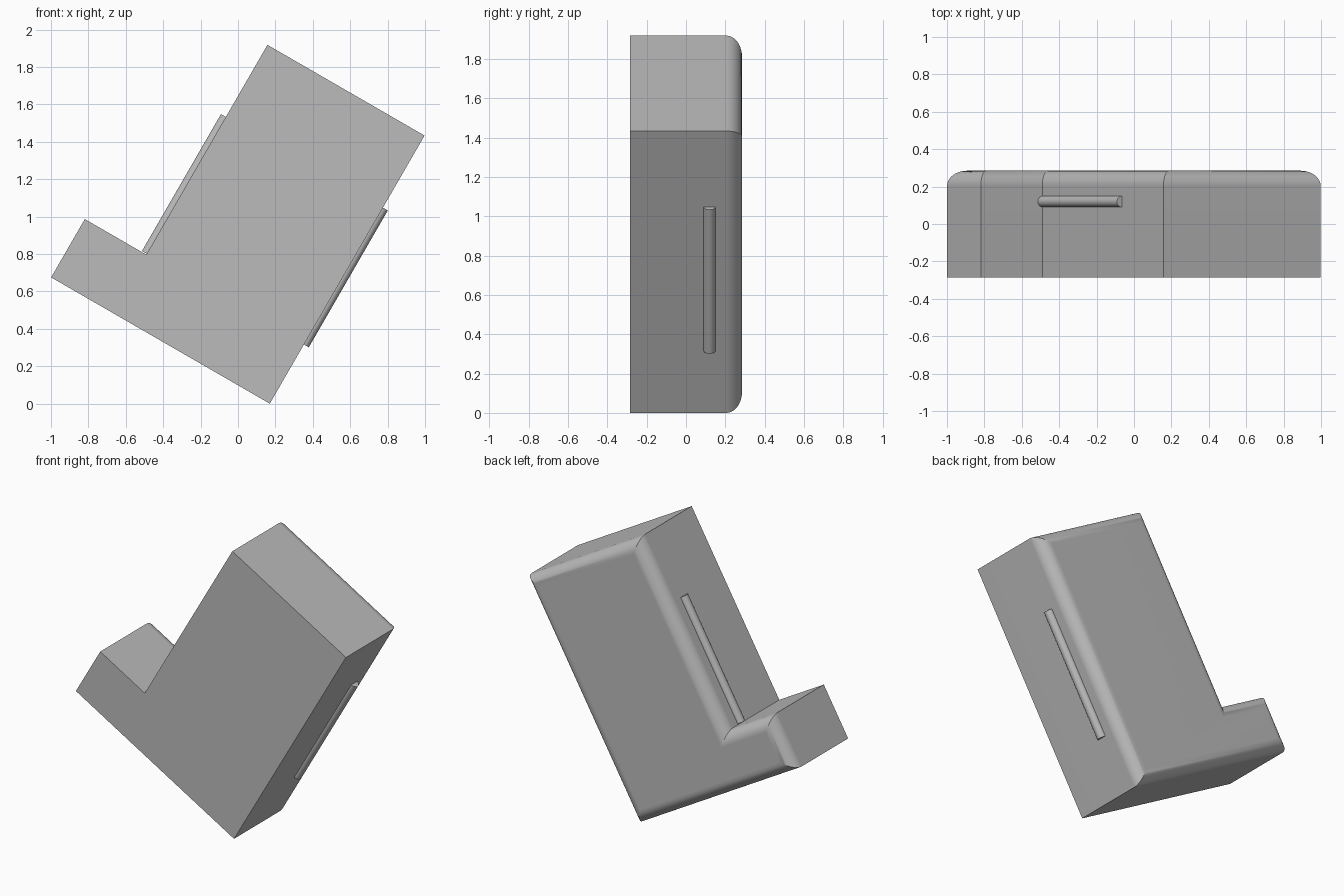
import bpy, bmesh
from math import radians
from mathutils import Matrix

cube = bpy.data.objects.get("Cube")
if cube:
    bpy.data.objects.remove(cube, do_unlink=True)

grey = bpy.data.materials.new("plain grey")
grey.use_nodes = True
grey.diffuse_color = (0.5, 0.5, 0.5, 1)
grey.node_tree.nodes["Principled BSDF"].inputs["Base Color"].default_value = (0.5, 0.5, 0.5, 1)

HALF_DEPTH = 0.285
WIDTH, HEIGHT = 0.97, 1.655
FOOT_REACH, FOOT_HEIGHT = 1.35, 0.36
ROUNDING = 0.08
# The whole model leans sideways and stands on its lowest edge
LEAN = Matrix.Translation((0.17, 0, 0)) @ Matrix.Rotation(radians(30), 4, 'Y')


def finish(bm, name):
    """Turn a bmesh into a leaning grey object with crisp smooth shading."""
    bmesh.ops.recalc_face_normals(bm, faces=bm.faces)
    mesh = bpy.data.meshes.new(name)
    bm.to_mesh(mesh)
    bm.free()
    mesh.materials.append(grey)
    obj = bpy.data.objects.new(name, mesh)
    bpy.context.collection.objects.link(obj)
    obj.matrix_world = LEAN
    bpy.ops.object.select_all(action='DESELECT')
    obj.select_set(True)
    bpy.context.view_layer.objects.active = obj
    bpy.ops.object.shade_smooth_by_angle(angle=radians(30))
    weighted = obj.modifiers.new("flat faces", 'WEIGHTED_NORMAL')
    weighted.keep_sharp = True
    return obj


# L-shaped body: extruded outline with a rounded back rim
outline = [(0, 0), (0, HEIGHT), (-WIDTH, HEIGHT), (-WIDTH, FOOT_HEIGHT),
           (-FOOT_REACH, FOOT_HEIGHT), (-FOOT_REACH, 0)]
bm = bmesh.new()
front = bm.faces.new([bm.verts.new((x, -HALF_DEPTH, z)) for x, z in outline])
back = bmesh.ops.extrude_face_region(bm, geom=[front], use_keep_orig=True)["geom"]
for v in back:
    if isinstance(v, bmesh.types.BMVert):
        v.co.y = HALF_DEPTH
rim = [e for e in bm.edges if all(v.co.y > 0 for v in e.verts)]
bmesh.ops.bevel(bm, geom=rim, offset=ROUNDING, offset_type='OFFSET', segments=10,
                profile=0.5, affect='EDGES', clamp_overlap=True)
finish(bm, "body")

# Half-sunk rod along each long side
ROD_LOW, ROD_HIGH, ROD_RADIUS = 0.365, 1.21, 0.03
for name, x in (("left_rod", 0), ("right_rod", -WIDTH)):
    bm = bmesh.new()
    bmesh.ops.create_cone(bm, cap_ends=True, segments=32, radius1=ROD_RADIUS,
                          radius2=ROD_RADIUS, depth=ROD_HIGH - ROD_LOW,
                          matrix=Matrix.Translation((x, 0.12, (ROD_LOW + ROD_HIGH) / 2)))
    finish(bm, name)
